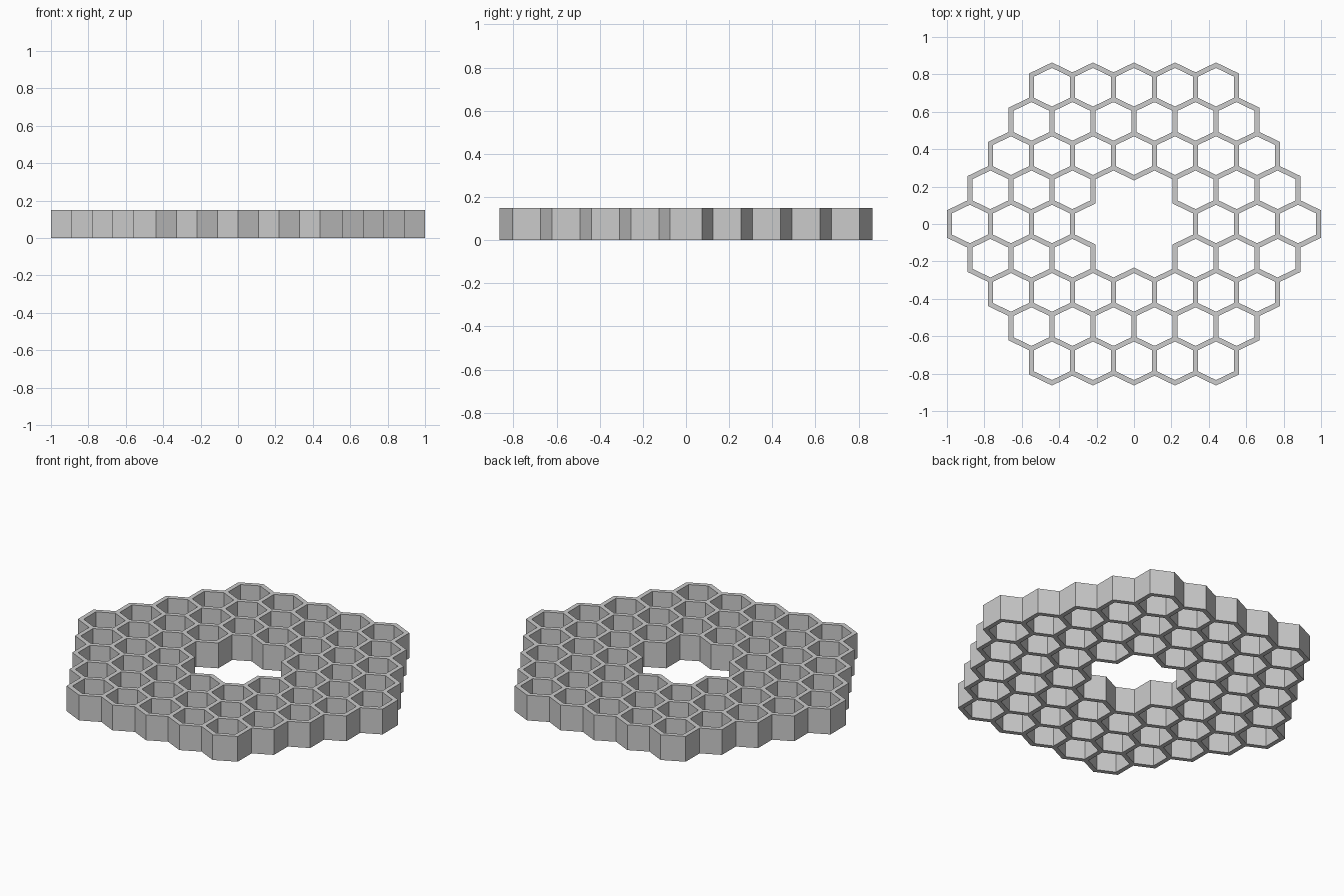
import bpy, bmesh, math

if "Cube" in bpy.data.objects:
    bpy.data.objects.remove(bpy.data.objects["Cube"])

PX, PY = 0.2193, 0.1828      # cell pitch in x and between rows
APEX, SHOULDER = 0.1178, 0.065  # wall centre-line hexagon heights
HALF_WALL = 0.0132
HEIGHT = 0.15
RINGS = 4

# neighbour across edge k (edge k joins corner k to corner k+1)
DIRS = [(-1, 1), (-1, 0), (0, -1), (1, -1), (1, 0), (0, 1)]


def hexagon(offset):
    """Cell outline, offset outwards from the wall centre line."""
    slope = (APEX - SHOULDER) / (PX / 2)
    w = PX / 2 + offset
    a = APEX + offset * math.hypot(1, slope)
    s = a - w * slope
    return [(0, a), (-w, s), (-w, -s), (0, -a), (w, -s), (w, s)]


INNER, OUTER = hexagon(-HALF_WALL), hexagon(HALF_WALL)


def ring(c):
    return max(abs(c[0]), abs(c[1]), abs(c[0] + c[1]))


def real(c):
    return 2 <= ring(c) <= RINGS


def step(c, k):
    d = DIRS[k % 6]
    return (c[0] + d[0], c[1] + d[1])


def corner(c, k, shape=INNER):
    x, y = shape[k % 6]
    return (PX * (c[0] + c[1] / 2) + x, PY * c[1] + y)


bm = bmesh.new()
verts, done = {}, set()


def vert(p):
    key = (round(p[0] * 1e4), round(p[1] * 1e4))
    if key not in verts:
        verts[key] = bm.verts.new((p[0], p[1], HEIGHT))
    return verts[key]


def face(points):
    vs = [vert(p) for p in points]
    key = frozenset(vs)
    if key in done:
        return
    done.add(key)
    f = bm.faces.new(vs)
    f.normal_update()
    if f.normal.z < 0:
        f.normal_flip()


# two rings left out in the middle (centre cell and first ring)
span = range(-RINGS, RINGS + 1)
for cell in [(q, r) for q in span for r in span if real((q, r))]:
    for k in range(6):
        n = step(cell, k)
        start, end = corner(n, k - 2), corner(n, k + 3)
        # mitred corners where the cell stands alone on the border
        if not real(n):
            if not real(step(cell, k - 1)):
                start = corner(cell, k, OUTER)
            if not real(step(cell, k + 1)):
                end = corner(cell, k + 1, OUTER)
        # wall strip
        face([corner(cell, k), start, end, corner(cell, k + 1)])
        # junction of three walls
        before = step(cell, k - 1)
        if real(n) or real(before):
            face([corner(cell, k), corner(before, k + 2), corner(n, k - 2)])

mesh = bpy.data.meshes.new("honeycomb_grid")
bm.to_mesh(mesh)
bm.free()
grid = bpy.data.objects.new("honeycomb_grid", mesh)
bpy.context.collection.objects.link(grid)

# wall height
solid = grid.modifiers.new("wall_height", 'SOLIDIFY')
solid.thickness = HEIGHT
solid.offset = -1
